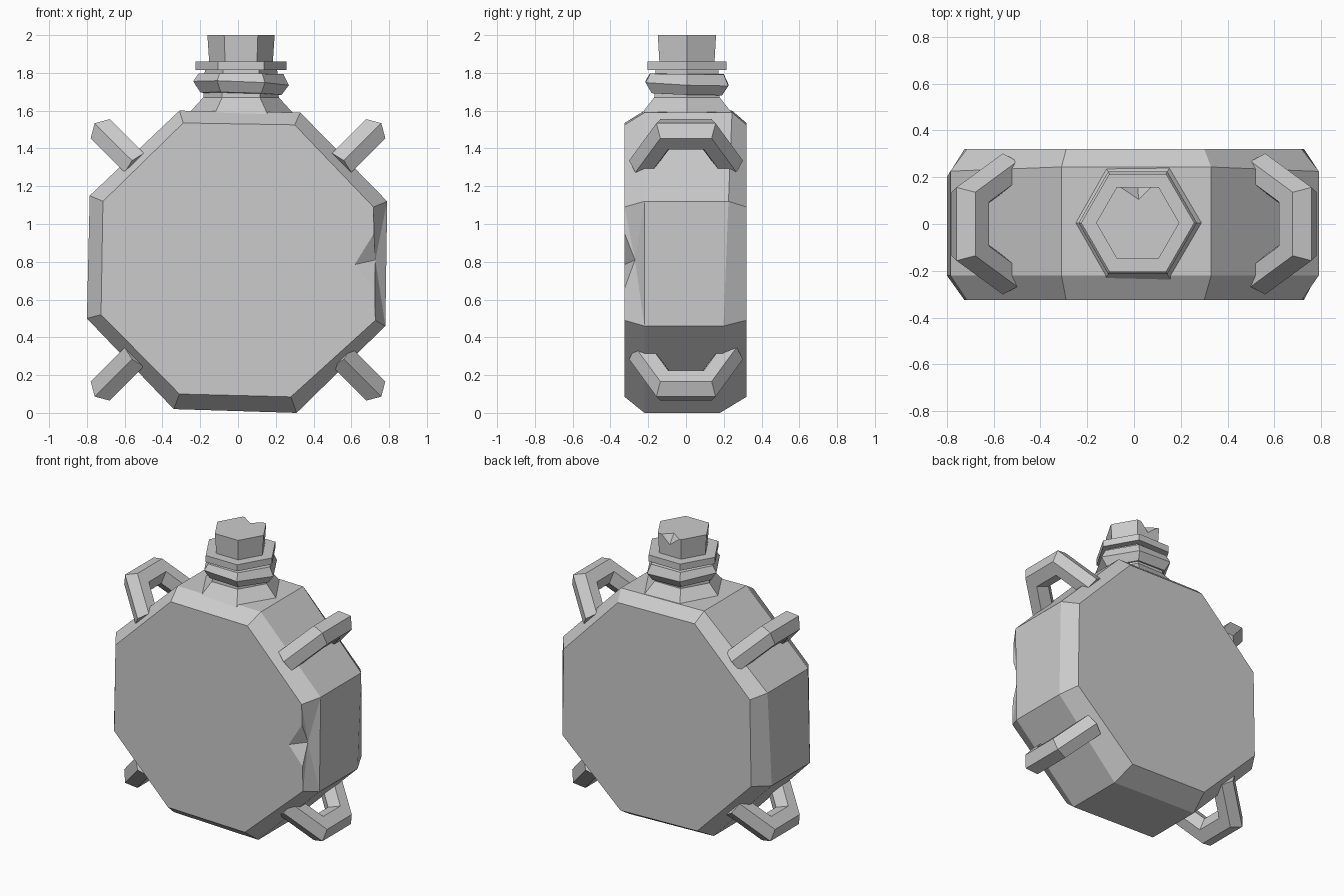
import bpy, bmesh, math
from mathutils import Vector

cube = bpy.data.objects.get("Cube")
if cube:
    bpy.data.objects.remove(cube)

grey = bpy.data.materials.new("plain grey")
grey.use_nodes = True
grey.diffuse_color = (0.6, 0.6, 0.6, 1)
grey.node_tree.nodes["Principled BSDF"].inputs["Base Color"].default_value = (0.6, 0.6, 0.6, 1)


def loft(rings):
    """Closed solid through a list of equal-length rings of points."""
    bm = bmesh.new()
    loops = [[bm.verts.new(p) for p in ring] for ring in rings]
    n = len(loops[0])
    for a, b in zip(loops, loops[1:]):
        for i in range(n):
            j = (i + 1) % n
            bm.faces.new((a[i], a[j], b[j], b[i]))
    bm.faces.new(loops[0][::-1])
    bm.faces.new(loops[-1])
    bm.normal_update()
    return bm


def chip(bm, p, q, flat_point, deep_point):
    """Knock a notch out of the edge nearest p-q, between an end cap and a side."""
    mid = (Vector(p) + Vector(q)) / 2
    edge = min(bm.edges, key=lambda e: ((e.verts[0].co + e.verts[1].co) / 2 - mid).length)
    side, cap = sorted(edge.link_faces, key=lambda f: len(f.verts))
    verts = list(cap.verts)
    n = len(verts)
    i = next(k for k in range(n) if {verts[k], verts[(k + 1) % n]} == set(edge.verts))
    cap_loop = verts[i + 1:] + verts[:i + 1]
    start = cap_loop[-1]
    s, t = sorted((p, q), key=lambda co: (Vector(co) - start.co).length)
    s, t, a, c = [bm.verts.new(co) for co in (s, t, flat_point, deep_point)]
    around = list(side.verts)
    k = around.index(start)
    path = [s] + around[k:] + around[:k] + [t]
    bmesh.ops.delete(bm, geom=[side, cap], context='FACES_ONLY')
    bm.faces.new(cap_loop + [s, a, t])
    bm.faces.new((a, s, c))
    bm.faces.new((t, a, c))
    for u, v in zip(path, path[1:]):
        bm.faces.new((c, u, v))


def finish(name, bm):
    bmesh.ops.recalc_face_normals(bm, faces=bm.faces)
    mesh = bpy.data.meshes.new(name)
    bm.to_mesh(mesh)
    bm.free()
    mesh.materials.append(grey)
    obj = bpy.data.objects.new(name, mesh)
    bpy.context.collection.objects.link(obj)
    return obj


# Flask body: slightly uneven octagon with bevelled front and back
rim = [(-.31, 1.6), (.33, 1.59), (.79, 1.12), (.78, .46),
       (.31, 0), (-.34, .02), (-.8, .5), (-.785, 1.15)]
panel = [(-.29, 1.535), (.3, 1.525), (.717, 1.09), (.727, .49),
         (.28, .085), (-.31, .1), (-.725, .52), (-.715, 1.12)]
body = loft([
    [(x, -.325, z) for x, z in panel],
    [(x, -.22, z) for x, z in rim],
    [(x, .18 + .04 * z, z) for x, z in rim],
    [(x, .32, z) for x, z in panel],
])
chip(body, (.72, -.325, .95), (.724, -.325, .66), (.617, -.325, .785), (.727, -.27, .81))
finish("flask_body", body)


# Six-sided neck, collar and stopper
def hexagon(radius, z, tilt=0.0):
    pts = []
    for k in range(6):
        x, y = radius * math.cos(k * math.pi / 3), radius * math.sin(k * math.pi / 3)
        pts.append((.016 + x, .005 + y, z - tilt * (x + y)))
    return pts


finish("neck", loft([hexagon(.3, 1.56), hexagon(.2, 1.67), hexagon(.19, 1.84)]))
finish("neck_ring", loft([hexagon(.17, 1.69), hexagon(.215, 1.69, .03), hexagon(.253, 1.745, .04),
                          hexagon(.225, 1.795, .01), hexagon(.17, 1.795)]))
finish("neck_collar", loft([hexagon(.242, 1.815), hexagon(.242, 1.86)]))
stopper = loft([hexagon(.168, 1.85), hexagon(.178, 2)])
chip(stopper, (-.06, .159, 2), (.075, .159, 2), (.02, .105, 2), (.016, .155, 1.94))
finish("stopper", stopper)


# Four strap loops: a six-sided bar swept along a bent path
def strap_loop(name, sx, sz):
    # path point (outward, y) and its mitred section axis
    path = [(-.23, -.235, .4, -.8), (0, -.115, 1, -.5),
            (0, .115, 1, .5), (-.23, .235, .4, .8)]
    rings = []
    for out, y, ax, ay in path:
        ring = []
        for k in range(6):
            u = .083 * math.cos(k * math.pi / 3)
            w = .083 * math.sin(k * math.pi / 3) * math.sqrt(.5)
            d = (out + u * ax) * math.sqrt(.5)
            ring.append((sx * (.7 + d + w), y + u * ay, .81 + sz * (.665 + d - w)))
        rings.append(ring)
    finish(name, loft(rings))


for sx, side in ((1, "left"), (-1, "right")):
    for sz, level in ((1, "upper"), (-1, "lower")):
        strap_loop(f"{level}_{side}_strap_loop", sx, sz)
